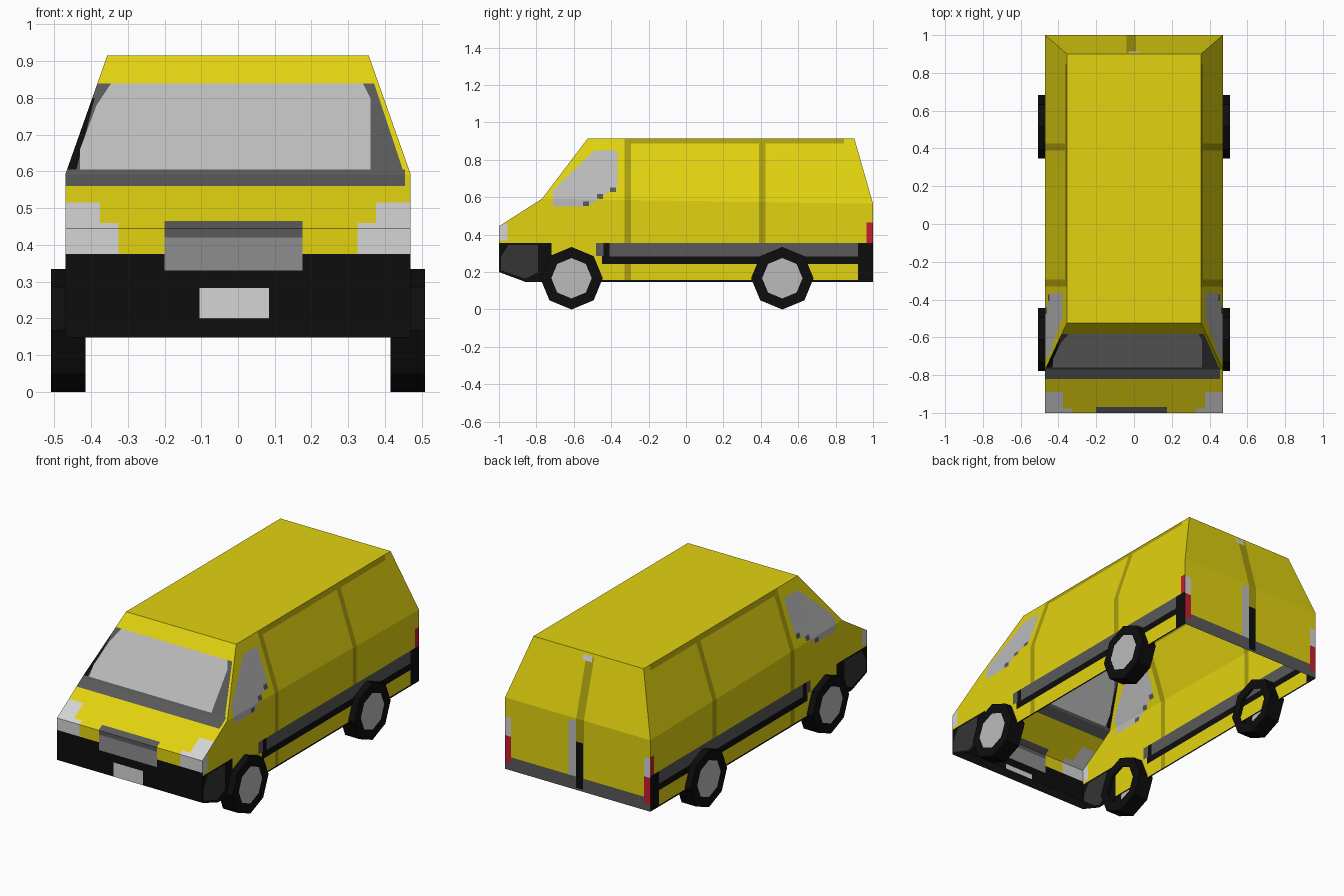
import bpy, bmesh, math
from mathutils import Vector

if "Cube" in bpy.data.objects:
    bpy.data.objects.remove(bpy.data.objects["Cube"])

COLOURS = {
    "yellow paint": (0.76, 0.65, 0.005),
    "seam yellow": (0.40, 0.34, 0.004),
    "black": (0.004, 0.004, 0.004),
    "charcoal": (0.035, 0.035, 0.035),
    "dark grey": (0.10, 0.10, 0.10),
    "mid grey": (0.27, 0.27, 0.27),
    "glass grey": (0.50, 0.50, 0.50),
    "lamp white": (0.66, 0.66, 0.66),
    "red": (0.58, 0.012, 0.03),
}
NAMES = list(COLOURS)
MATS = []
for name, c in COLOURS.items():
    m = bpy.data.materials.new(name)
    m.diffuse_color = (*c, 1)
    m.use_nodes = True
    m.node_tree.nodes["Principled BSDF"].inputs["Base Color"].default_value = m.diffuse_color
    MATS.append(m)


def finish(bm, name):
    me = bpy.data.meshes.new(name)
    bm.to_mesh(me)
    bm.free()
    for m in MATS:
        me.materials.append(m)
    ob = bpy.data.objects.new(name, me)
    bpy.context.collection.objects.link(ob)
    return ob


# Body shell, open underneath
bm = bmesh.new()
W, R = 0.47, 0.356
PROFILE = [  # y, z, half width, from rear bottom over the roof to front bottom
    (1.0, 0.148, W), (1.0, 0.565, W), (0.9, 0.915, R), (-0.525, 0.915, R),
    (-0.77, 0.592, W), (-1.0, 0.445, W), (-1.0, 0.2, W), (-0.86, 0.148, W)]
left = [bm.verts.new((-w, y, z)) for y, z, w in PROFILE]
right = [bm.verts.new((w, y, z)) for y, z, w in PROFILE]
for i in range(len(PROFILE) - 1):
    bm.faces.new((left[i], left[i + 1], right[i + 1], right[i]))
for s in (left, right):
    bm.faces.new([s[i] for i in (1, 2, 3, 4)])
    bm.faces.new([s[i] for i in (0, 1, 4, 5, 6, 7)])
bmesh.ops.recalc_face_normals(bm, faces=bm.faces)
bm.normal_update()

REGIONS = {  # horizontal axis of the drawing, and which faces it lands on
    "side": (1, lambda n: abs(n.x) > 0.5),
    "front": (0, lambda n: n.y < -0.3),
    "back": (0, lambda n: n.y > 0.5),
}


def paint(region, colour, pts):
    """Cut a convex outline into the faces of one region and colour the inside."""
    axis, test = REGIONS[region]
    area = sum(a[0] * b[1] - b[0] * a[1] for a, b in zip(pts, pts[1:] + pts[:1]))
    if area < 0:
        pts = pts[::-1]
    faces = [f for f in bm.faces if test(f.normal)]
    for a, b in zip(pts, pts[1:] + pts[:1]):
        co, no = Vector((0, 0, a[1])), Vector((0, 0, b[0] - a[0]))
        co[axis], no[axis] = a[0], -(b[1] - a[1])
        no.normalize()
        geom = set(faces)
        for f in faces:
            geom.update(f.edges)
            geom.update(f.verts)
        res = bmesh.ops.bisect_plane(bm, geom=list(geom), dist=1e-5,
                                     plane_co=co, plane_no=no)
        bm.normal_update()
        faces = [f for f in res["geom"] if isinstance(f, bmesh.types.BMFace)
                 and (f.calc_center_median() - co).dot(no) > 0]
    for f in faces:
        f.material_index = NAMES.index(colour)


def rect(region, colour, u0, u1, z0, z1):
    paint(region, colour, [(u0, z0), (u1, z0), (u1, z1), (u0, z1)])


# Side door seams and gutter
rect("side", "seam yellow", -0.33, -0.295, 0.15, 0.89)
rect("side", "seam yellow", 0.39, 0.425, 0.35, 0.89)
rect("side", "seam yellow", -0.33, 0.845, 0.887, 0.92)
# Side windows
paint("side", "glass grey", [(-0.71, 0.55), (-0.53, 0.55), (-0.365, 0.66),
                             (-0.365, 0.85), (-0.49, 0.85), (-0.71, 0.64)])
for y, z in ((-0.535, 0.565), (-0.46, 0.605), (-0.39, 0.64)):
    rect("side", "dark grey", y - 0.017, y + 0.017, z - 0.013, z + 0.013)
# Side rubbing strip and sill
rect("side", "black", -0.45, 0.93, 0.243, 0.355)
rect("side", "dark grey", -0.48, -0.44, 0.285, 0.355)
rect("side", "dark grey", -0.41, 0.92, 0.282, 0.355)
rect("side", "black", -0.87, 1.0, 0.14, 0.157)
# Bumper ends, lamps on the side
rect("side", "black", -1.01, -0.72, 0.14, 0.355)
paint("side", "charcoal", [(-0.99, 0.21), (-0.99, 0.28), (-0.95, 0.345),
                           (-0.79, 0.345), (-0.79, 0.2), (-0.86, 0.165)])
rect("side", "lamp white", -1.01, -0.955, 0.37, 0.46)
rect("side", "black", 0.92, 1.01, 0.14, 0.355)
rect("side", "red", 0.965, 1.01, 0.355, 0.465)

# Windscreen with dark surround
paint("front", "dark grey", [(-0.475, 0.6), (0.45, 0.6), (0.37, 0.84), (-0.385, 0.84)])
paint("front", "black", [(-0.475, 0.605), (-0.44, 0.605), (-0.39, 0.8), (-0.4, 0.8)])
paint("front", "glass grey", [(-0.43, 0.605), (0.41, 0.605), (0.41, 0.7), (0.36, 0.8),
                              (0.36, 0.84), (-0.345, 0.84), (-0.385, 0.78), (-0.43, 0.66)])
rect("front", "dark grey", -0.475, 0.455, 0.56, 0.605)
# Front bumper, chin, plate, grille
rect("front", "black", -0.48, 0.48, 0.2, 0.375)
rect("front", "charcoal", -0.48, 0.48, 0.14, 0.2)
rect("front", "lamp white", -0.105, 0.085, 0.2, 0.283)
rect("front", "mid grey", -0.2, 0.175, 0.33, 0.42)
rect("front", "dark grey", -0.2, 0.175, 0.42, 0.465)
# Headlamps
for s in (-1, 1):
    rect("front", "lamp white", s * 0.325, s * 0.48, 0.375, 0.46)
    rect("front", "lamp white", s * 0.375, s * 0.48, 0.46, 0.515)

# Rear bumper, door split, tail lamps
rect("back", "dark grey", -0.48, 0.48, 0.14, 0.225)
rect("back", "seam yellow", -0.04, 0.01, 0.225, 0.9)
rect("back", "black", -0.035, 0.01, 0.16, 0.43)
rect("back", "glass grey", 0.01, 0.06, 0.225, 0.55)
rect("back", "lamp white", -0.03, 0.03, 0.87, 0.9)
for s in (-1, 1):
    rect("back", "red", s * 0.43, s * 0.48, 0.19, 0.345)
    rect("back", "lamp white", s * 0.43, s * 0.48, 0.345, 0.455)
finish(bm, "van_body")


# Wheels: eight-sided tyre, hub plate outside, open hole inside
def wheel(name, side, y):
    bm = bmesh.new()
    rings = []
    for x, r in ((0.415, 0.108), (0.415, 0.167), (0.509, 0.167), (0.509, 0.108)):
        rings.append([bm.verts.new((side * x, y + r * math.sin(k * math.pi / 4),
                                    0.167 - r * math.cos(k * math.pi / 4)))
                      for k in range(8)])
    for a, b in zip(rings, rings[1:]):
        for k in range(8):
            f = bm.faces.new((a[k], a[k - 1], b[k - 1], b[k]))
            f.material_index = NAMES.index("black")
    hub = bm.faces.new(rings[-1])
    hub.material_index = NAMES.index("glass grey")
    bmesh.ops.recalc_face_normals(bm, faces=bm.faces)
    if hub.normal.x * side < 0:
        bmesh.ops.reverse_faces(bm, faces=bm.faces)
    finish(bm, name)


for side, sname in ((-1, "left"), (1, "right")):
    for y, yname in ((-0.612, "front"), (0.515, "rear")):
        wheel(f"{yname}_{sname}_wheel", side, y)
